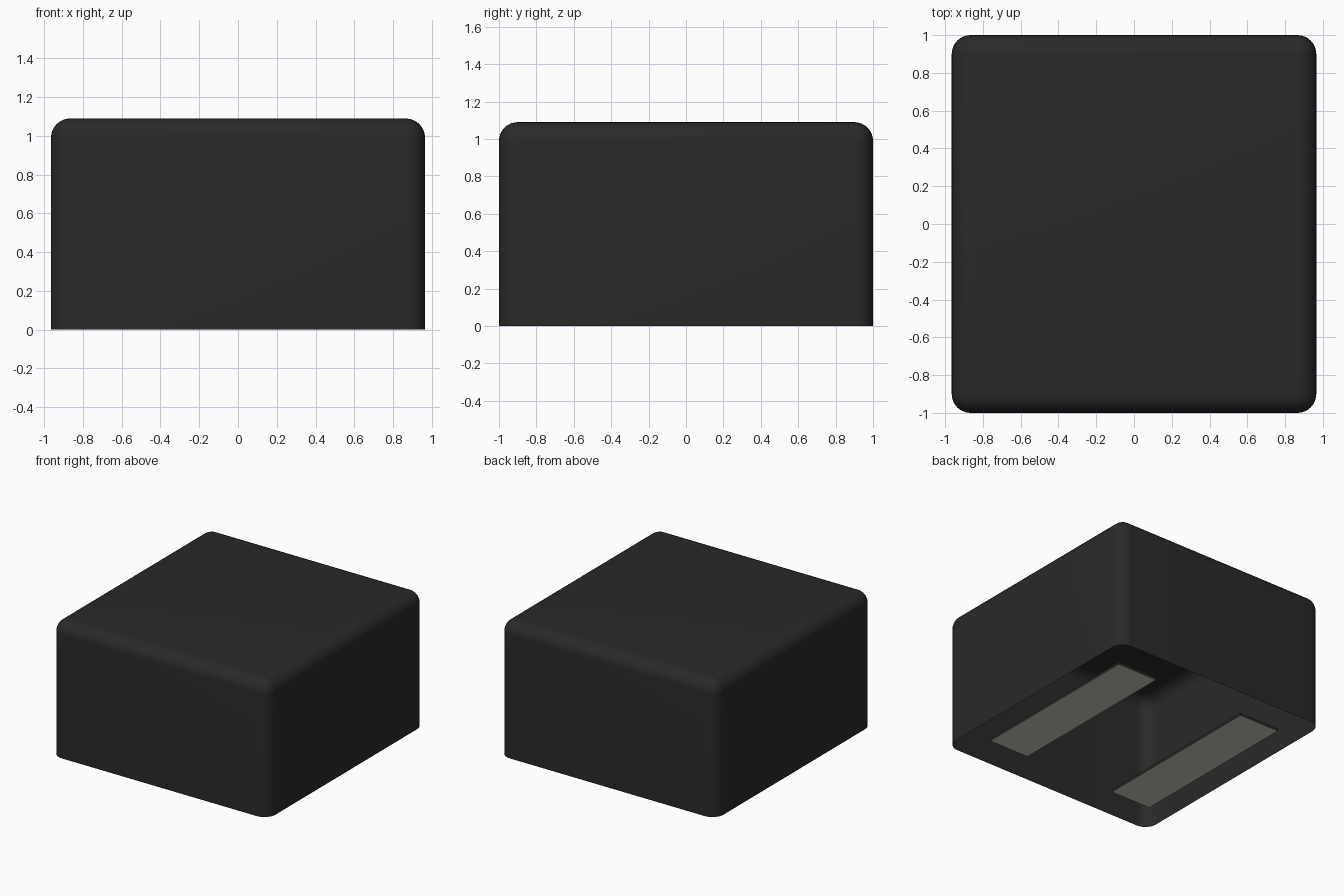
import bpy
import bmesh
import math
from mathutils import Matrix

default = bpy.data.objects.get("Cube")
if default:
    bpy.data.objects.remove(default, do_unlink=True)

HALF_X, HALF_Y, HEIGHT, RADIUS = 0.965, 1.0, 1.09, 0.1


def make_material(name, rgb, roughness):
    mat = bpy.data.materials.new(name)
    mat.use_nodes = True
    colour = (*rgb, 1.0)
    mat.diffuse_color = colour
    shader = mat.node_tree.nodes["Principled BSDF"]
    shader.inputs["Base Color"].default_value = colour
    shader.inputs["Roughness"].default_value = roughness
    return mat


charcoal = make_material("charcoal", (0.022, 0.022, 0.022), 0.6)
pale_grey = make_material("pale grey", (0.6, 0.6, 0.52), 0.8)


def box(bm, size, centre):
    matrix = Matrix.Translation(centre) @ Matrix.Diagonal((*size, 1.0))
    bmesh.ops.create_cube(bm, size=1.0, matrix=matrix)


def finish(bm, name, materials):
    mesh = bpy.data.meshes.new(name)
    bm.to_mesh(mesh)
    bm.free()
    for mat in materials:
        mesh.materials.append(mat)
    obj = bpy.data.objects.new(name, mesh)
    bpy.context.collection.objects.link(obj)
    return obj


# Rounded cover: sides and top bevelled, underside left open
bm = bmesh.new()
box(bm, (2 * HALF_X, 2 * HALF_Y, HEIGHT), (0, 0, HEIGHT / 2))
rounded = [e for e in bm.edges if any(v.co.z > 0.01 for v in e.verts)]
bmesh.ops.bevel(bm, geom=rounded, offset=RADIUS, offset_type='OFFSET',
                segments=8, profile=0.5, affect='EDGES')
underside = [f for f in bm.faces if all(v.co.z < 0.001 for v in f.verts)]
bmesh.ops.delete(bm, geom=underside, context='FACES')
cover = finish(bm, "cover", [charcoal])
bpy.ops.object.select_all(action='DESELECT')
cover.select_set(True)
bpy.context.view_layer.objects.active = cover
bpy.ops.object.shade_smooth_by_angle(angle=math.radians(35))

# Two flat foot strips running front to back, pale on their lower face
for name, x in (("right_foot_strip", -0.587), ("left_foot_strip", 0.587)):
    bm = bmesh.new()
    box(bm, (0.36, 1.48, 0.02), (x, 0, 0.01))
    bm.normal_update()
    for face in bm.faces:
        face.material_index = 1 if face.normal.z < -0.5 else 0
    finish(bm, name, [charcoal, pale_grey])
